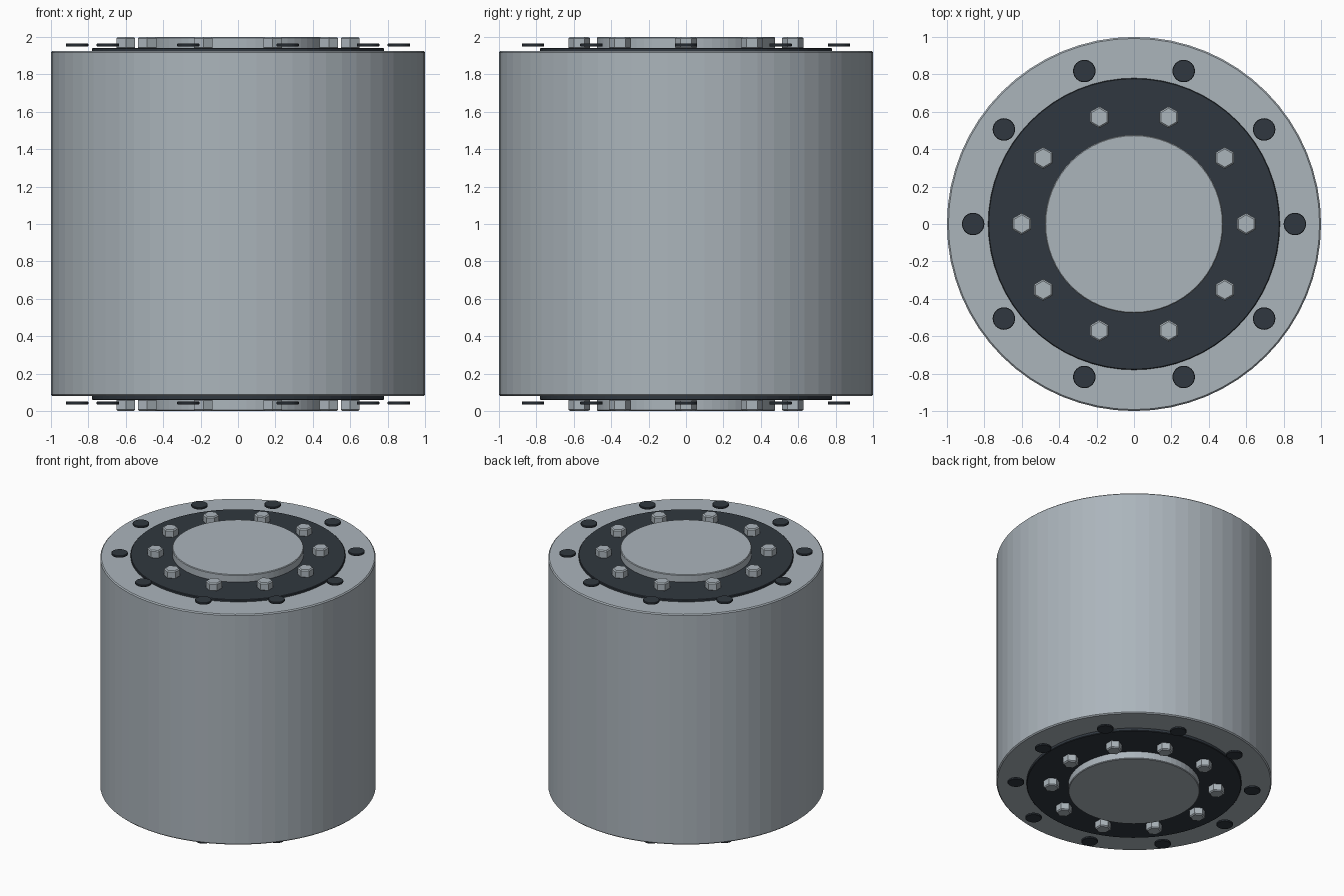
import bpy
import math

cube = bpy.data.objects.get("Cube")
if cube:
    bpy.data.objects.remove(cube, do_unlink=True)


def material(name, rgb):
    mat = bpy.data.materials.new(name)
    mat.use_nodes = True
    colour = (*rgb, 1.0)
    mat.diffuse_color = colour
    mat.node_tree.nodes["Principled BSDF"].inputs["Base Color"].default_value = colour
    return mat


STEEL = material("light steel", (0.41, 0.46, 0.50))
DARK = material("dark slate", (0.030, 0.039, 0.050))


def cylinder(name, radius, z_low, z_high, mat, sides=64, x=0, y=0, bevel=0.0):
    """Flat-shaded upright cylinder spanning z_low to z_high."""
    bpy.ops.mesh.primitive_cylinder_add(
        vertices=sides, radius=radius, depth=z_high - z_low,
        location=(x, y, (z_low + z_high) / 2))
    obj = bpy.context.object
    obj.name = name
    obj.data.materials.append(mat)
    if bevel:
        mod = obj.modifiers.new("edge", "BEVEL")
        mod.width = bevel
        mod.segments = 1
        mod.limit_method = "ANGLE"
        # catch rims, and leave the shallow side facets alone
        mod.angle_limit = math.radians(70)
    return obj


def end_cylinder(name, end, radius, low, high, mat, **options):
    """Cylinder on the top, or mirrored through mid-height onto the bottom."""
    if end == "bottom":
        low, high = 2 - high, 2 - low
    return cylinder(f"{end}_{name}", radius, low, high, mat, **options)


# Main drum
cylinder("drum_body", 1.0, 0.08, 1.925, STEEL, bevel=0.008)

# Matching end fittings
COUNT = 10
for end in ("top", "bottom"):
    end_cylinder("dark_plate", end, 0.78, 1.90, 1.942, DARK, bevel=0.004)
    end_cylinder("hub", end, 0.477, 1.93, 2.0, STEEL, bevel=0.005)
    for i in range(COUNT):
        angle = math.tau * i / COUNT
        c, s = math.cos(angle), math.sin(angle)
        # Hexagonal bolt heads around the hub
        end_cylinder(f"bolt_{i + 1}", end, 0.058, 1.935, 2.0, STEEL,
                     sides=6, x=0.6 * c, y=0.6 * s, bevel=0.008)
        # Thin dark discs hovering just off the rim
        end_cylinder(f"rim_disc_{i + 1}", end, 0.06, 1.949, 1.965, DARK,
                     sides=32, x=0.86 * c, y=0.86 * s, bevel=0.003)
